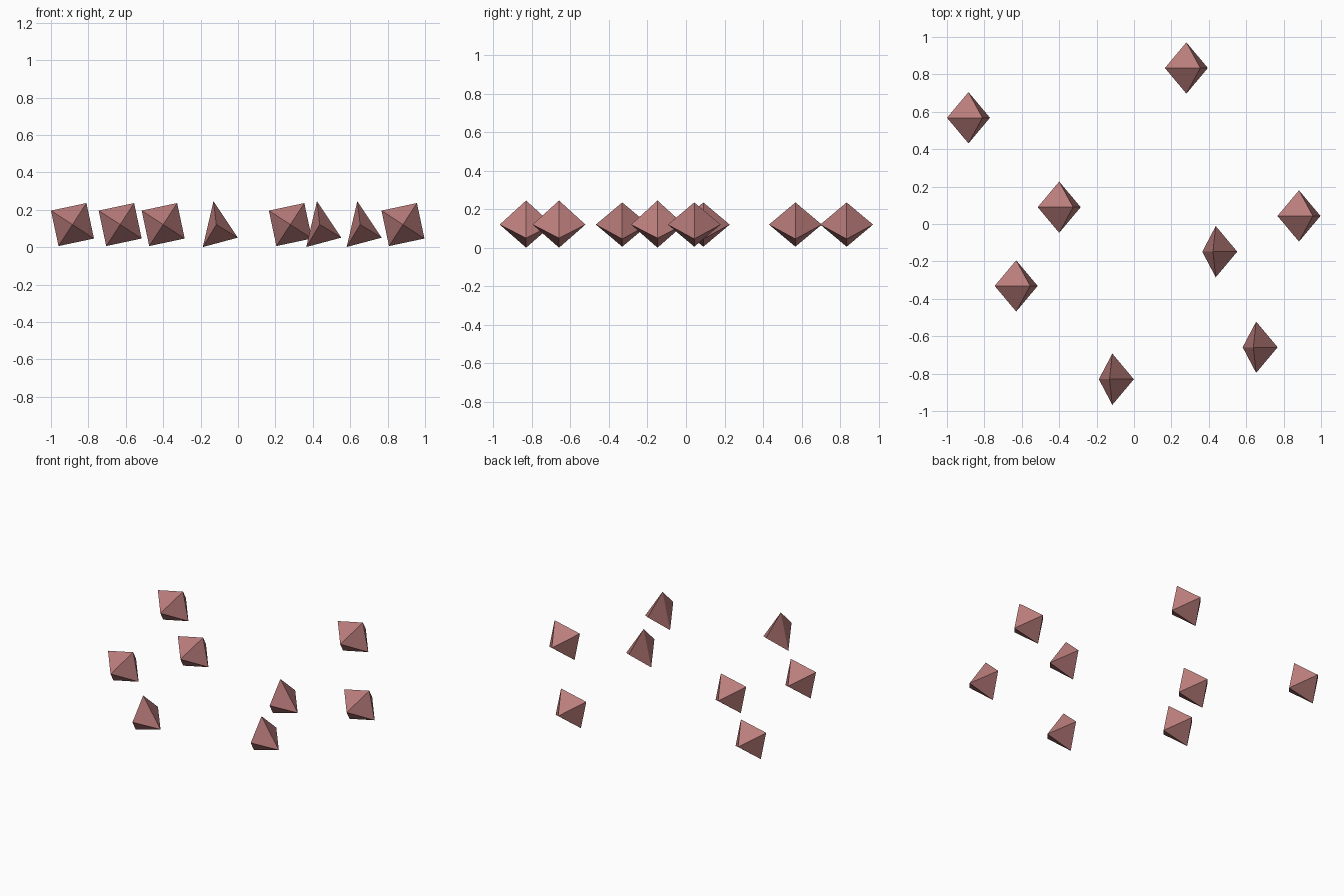
import bpy, bmesh, math
from mathutils import Matrix

if "Cube" in bpy.data.objects:
    bpy.data.objects.remove(bpy.data.objects["Cube"])

R = 0.137          # reach of the points
CZ = 0.121         # height of the crystal centres

rose = bpy.data.materials.new("dusty_rose")
rose.diffuse_color = (0.49, 0.205, 0.2, 1)
rose.use_nodes = True
rose.node_tree.nodes["Principled BSDF"].inputs["Base Color"].default_value = rose.diffuse_color


def crystal(name, ring, x, y):
    """Bipyramid: a ring in the xz plane joined to a point at the front and back."""
    bm = bmesh.new()
    for px, pz in ring:
        bm.verts.new((px, 0, pz))
    for s in (-1, 1):
        bm.verts.new((0, s * R, 0))
    bmesh.ops.convex_hull(bm, input=bm.verts[:])
    bmesh.ops.recalc_face_normals(bm, faces=bm.faces[:])
    mesh = bpy.data.meshes.new(name)
    bm.to_mesh(mesh)
    bm.free()
    mesh.materials.append(rose)
    ob = bpy.data.objects.new(name, mesh)
    ob.location = (x, y, CZ)
    bpy.context.collection.objects.link(ob)


# eight-sided crystals, tilted square ring
square = [(R * math.cos(math.radians(57 + 90 * i)),
           R * math.sin(math.radians(57 + 90 * i))) for i in range(4)]
for i, (x, y) in enumerate([(-0.885, 0.568), (-0.40, 0.09), (-0.63, -0.331),
                            (0.28, 0.834), (0.882, 0.043)]):
    crystal(f"octahedron_crystal_{i + 1}", square, x, y)

# six-sided crystals, uneven triangular ring
triangle = [(-0.015, 0.125), (0.115, -0.07), (-0.072, -0.12)]
for i, (x, y) in enumerate([(-0.116, -0.83), (0.437, -0.148), (0.653, -0.659)]):
    crystal(f"pointed_crystal_{i + 1}", triangle, x, y)
